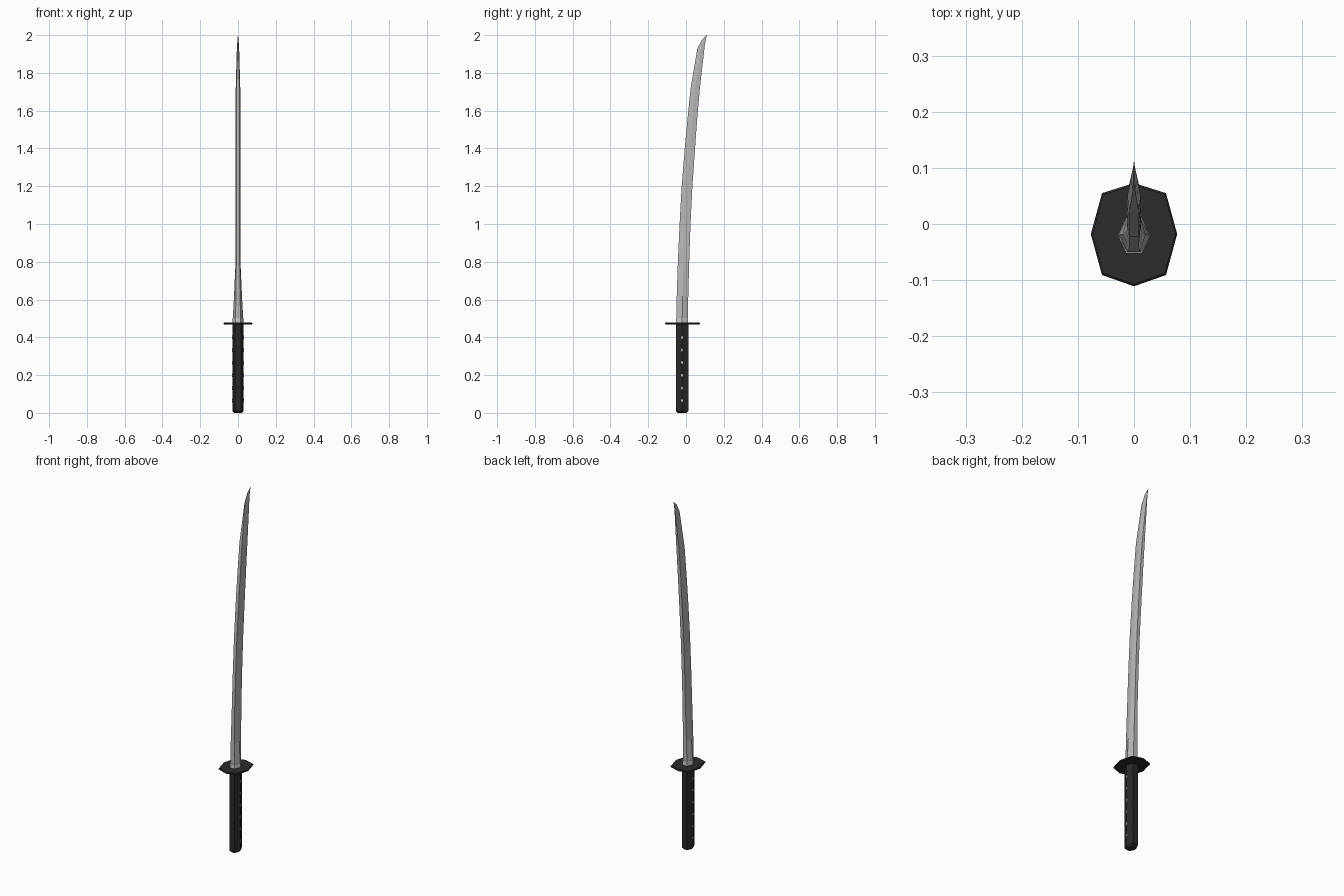
import bpy, bmesh

if "Cube" in bpy.data.objects:
    bpy.data.objects.remove(bpy.data.objects["Cube"])


def material(name, v):
    m = bpy.data.materials.new(name)
    m.diffuse_color = (v, v, v, 1)
    m.use_nodes = True
    m.node_tree.nodes["Principled BSDF"].inputs["Base Color"].default_value = m.diffuse_color
    return m


STEEL = material("steel", 0.48)
PALE = material("pale metal", 0.62)
BLACK = material("black wrap", 0.022)
IRON = material("dark iron", 0.025)


def loft(name, rings, mat):
    """Skin rings of equal point count, cap both ends, flat shaded."""
    bm = bmesh.new()
    loops = [[bm.verts.new(p) for p in ring] for ring in rings]
    n = len(loops[0])
    for a, b in zip(loops, loops[1:]):
        for i in range(n):
            j = (i + 1) % n
            bm.faces.new((a[i], a[j], b[j], b[i]))
    bm.faces.new(loops[0][::-1])
    bm.faces.new(loops[-1])
    bmesh.ops.recalc_face_normals(bm, faces=bm.faces)
    me = bpy.data.meshes.new(name)
    bm.to_mesh(me)
    bm.free()
    me.materials.append(mat)
    ob = bpy.data.objects.new(name, me)
    bpy.context.collection.objects.link(ob)
    return ob


def hexagon(z, front, back, end, mid, tilt=0.0):
    """Six-sided section: flat front and back, ridge on each side."""
    ym = (front + back) / 2
    return [(-end, front, z - tilt), (end, front, z - tilt), (mid, ym, z),
            (end, back, z + tilt), (-end, back, z + tilt), (-mid, ym, z)]


# Handle with a shallow butt cap
loft("handle", [hexagon(0.0, -0.045, 0.003, 0.009, 0.021),
                hexagon(0.010, -0.054, 0.012, 0.015, 0.030),
                hexagon(0.472, -0.054, 0.012, 0.015, 0.030)], BLACK)

# Small diamond inlays along both side ridges of the handle
for k in range(6):
    z = 0.065 + 0.067 * k
    for s in (-1, 1):
        def diamond(x, r):
            return [(s * x, -0.021 + r * 0.6, z), (s * x, -0.021, z + r),
                    (s * x, -0.021 - r * 0.6, z), (s * x, -0.021, z - r)]
        loft("handle_inlay", [diamond(0.025, 0.011), diamond(0.0305, 0.010)], PALE)


# Octagonal guard with a slightly bevelled rim
def octagon(z, f):
    pts = [(0, -0.093), (0.057, -0.073), (0.077, 0), (0.057, 0.073),
           (0, 0.091), (-0.057, 0.073), (-0.077, 0), (-0.057, -0.073)]
    return [(x * f, y * f - 0.018, z) for x, y in pts]


loft("guard", [octagon(0.468, 0.96), octagon(0.471, 1), octagon(0.475, 1),
               octagon(0.478, 0.96)], IRON)

# Blade collar
loft("blade_collar", [hexagon(0.476, -0.053, 0.012, 0.014, 0.029),
                      hexagon(0.502, -0.052, 0.011, 0.014, 0.0285)], PALE)

# Curved blade: z, front y, back y, end half width, ridge half width, tilt
sections = [
    (0.50, -0.050, 0.010, 0.013, 0.0275, 0),
    (0.62, -0.049, 0.012, 0.011, 0.021, 0),
    (0.80, -0.043, 0.017, 0.009, 0.013, 0),
    (1.00, -0.034, 0.024, 0.009, 0.0125, 0.002),
    (1.20, -0.023, 0.034, 0.009, 0.0125, 0.003),
    (1.40, -0.007, 0.048, 0.009, 0.0125, 0.003),
    (1.55, 0.007, 0.059, 0.009, 0.0125, 0.004),
    (1.72, 0.024, 0.074, 0.008, 0.012, 0.004),
    (1.935, 0.060, 0.099, 0.002, 0.006, 0.006),
    (1.980, 0.084, 0.106, 0.0008, 0.0025, 0.004),
    (1.9995, 0.1085, 0.111, 0.0003, 0.0005, 0.0005),
]
loft("blade", [hexagon(*s) for s in sections], STEEL)
